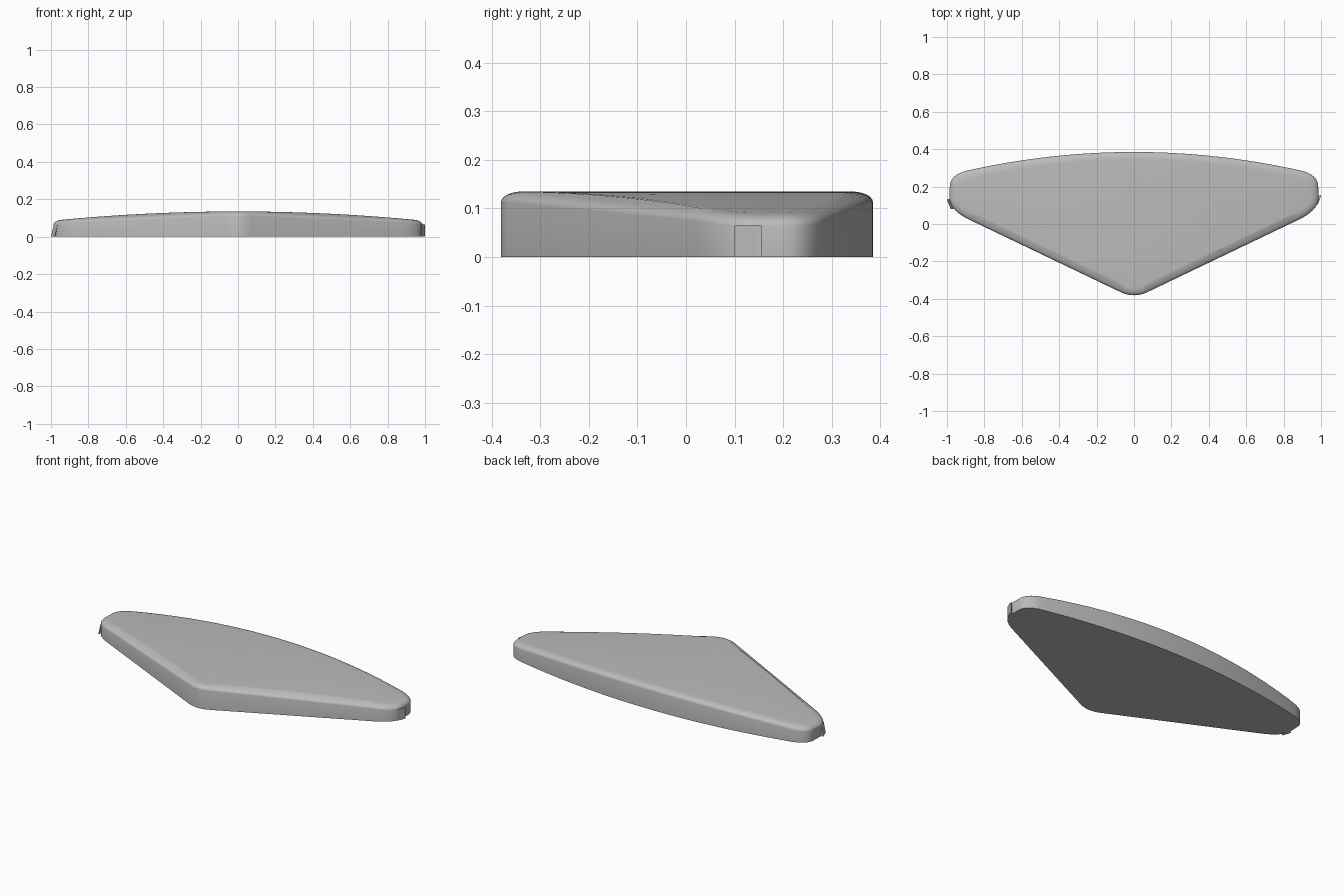
import bpy
import bmesh
from mathutils import Vector

cube = bpy.data.objects.get("Cube")
if cube:
    bpy.data.objects.remove(cube, do_unlink=True)

HEIGHT = 0.135

grey = bpy.data.materials.new("plain grey")
grey.use_nodes = True
colour = (0.5, 0.5, 0.5, 1)
grey.diffuse_color = colour
grey.node_tree.nodes["Principled BSDF"].inputs["Base Color"].default_value = colour


def rounded_corner(a, b, c, steps=10):
    """Points on a smooth corner from a to c, pulled towards b."""
    a, b, c = Vector(a), Vector(b), Vector(c)
    return [a.lerp(b, i / steps).lerp(b.lerp(c, i / steps), i / steps)
            for i in range(steps + 1)]


def extruded(bm, outline, height):
    """Closed prism over an outline; returns the top vertices."""
    base = bm.faces.new([bm.verts.new((x, y, 0)) for x, y in outline])
    geom = bmesh.ops.extrude_face_region(bm, geom=[base], use_keep_orig=True)["geom"]
    top = [g for g in geom if isinstance(g, bmesh.types.BMVert)]
    for v in top:
        v.co.z = height
    bmesh.ops.recalc_face_normals(bm, faces=bm.faces[:])
    return top


def finish(name, bm):
    mesh = bpy.data.meshes.new(name)
    bm.to_mesh(mesh)
    bm.free()
    mesh.materials.append(grey)
    obj = bpy.data.objects.new(name, mesh)
    bpy.context.collection.objects.link(obj)
    return obj


# Right half of the outline, from the front tip round to the middle of the back
half = rounded_corner((0.07, -0.365), (0, -0.397), (-0.07, -0.365), 16)[8::-1]
half += rounded_corner((0.87, 0.018), (0.985, 0.07), (0.987, 0.14))
half += rounded_corner((0.985, 0.2), (0.985, 0.26), (0.9, 0.284))
half += [Vector((x, 0.385 - 0.125 * x * x)) for x in [0.85 - 0.05 * i for i in range(17)]]
half.append(Vector((0, 0.385)))
outline = half + [Vector((-p.x, p.y)) for p in half[-2:0:-1]]

# Plate with a softened top rim
bm = bmesh.new()
top = set(extruded(bm, outline, HEIGHT))
rim = [e for e in bm.edges if e.verts[0] in top and e.verts[1] in top]
bmesh.ops.bevel(bm, geom=rim, offset=0.045, segments=6, profile=0.5, affect='EDGES')

# Slice the top across its width, then crown it towards the middle
for i in range(-23, 24):
    faces = [f for f in bm.faces if f.normal.z > 0.99]
    edges = {e for f in faces for e in f.edges}
    verts = {v for f in faces for v in f.verts}
    bmesh.ops.bisect_plane(bm, geom=list(verts) + list(edges) + faces,
                           plane_co=(i * 0.04, 0, 0), plane_no=(1, 0, 0))
for v in bm.verts:
    if v.co.z > 0.01:
        v.co.z = HEIGHT - (HEIGHT - v.co.z) * 0.5 - 0.05 * v.co.x ** 2
plate = finish("plate", bm)
bpy.ops.object.select_all(action='DESELECT')
plate.select_set(True)
bpy.context.view_layer.objects.active = plate
bpy.ops.object.shade_smooth_by_angle(angle=0.6)

# Small nub on each end
nubs = {
    "left_nub": ([(0.97, 0.143), (1.0, 0.155), (0.998, 0.143), (0.98, 0.1)], 0),
    "right_nub": ([(-0.97, 0.14), (-1.0, 0.13), (-0.98, 0.08)], 0.015),
}
for name, (points, lean) in nubs.items():
    bm = bmesh.new()
    for v in extruded(bm, points, 0.065):
        v.co.x += lean
    finish(name, bm)
